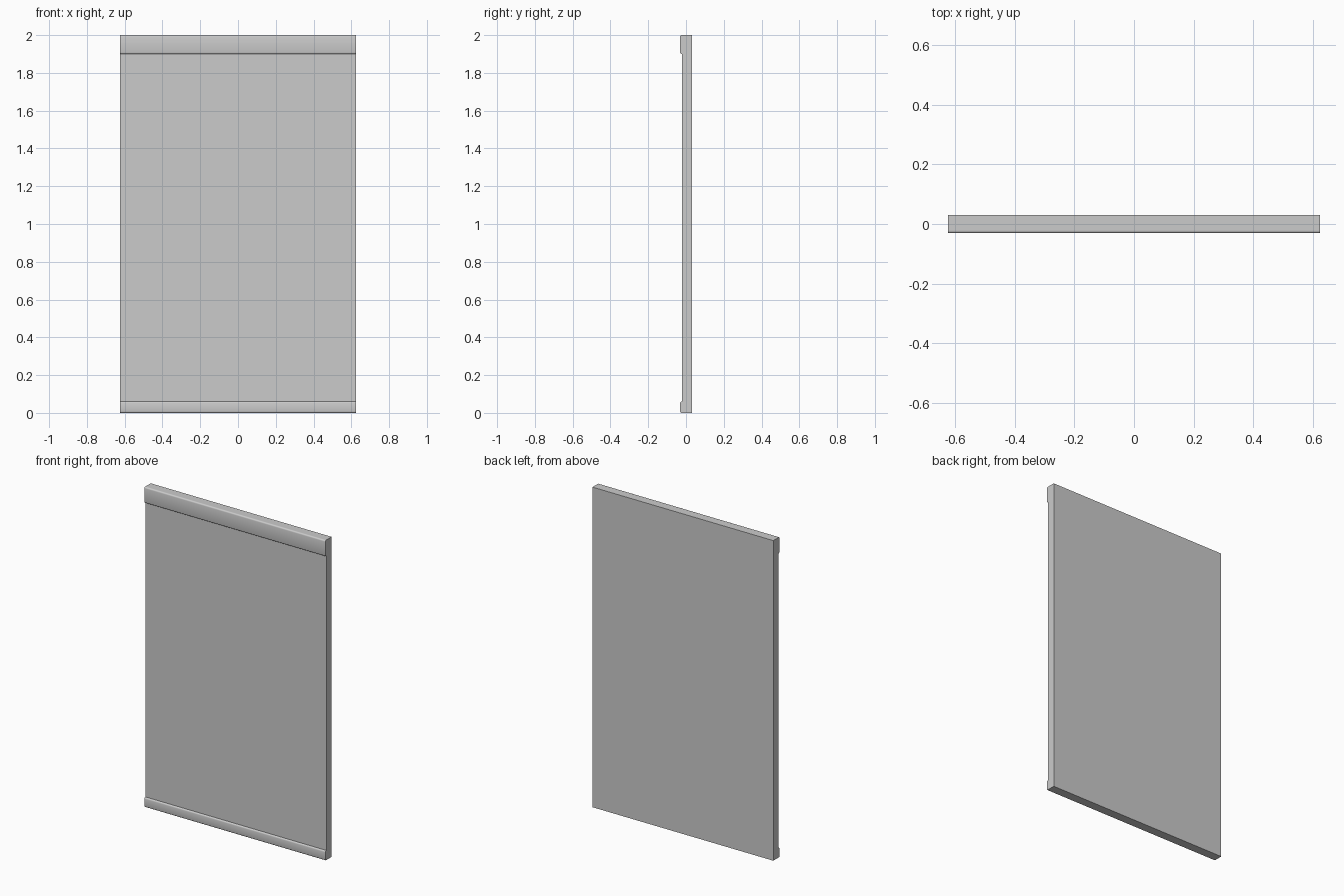
import bpy
import math

cube = bpy.data.objects.get("Cube")
if cube:
    bpy.data.objects.remove(cube, do_unlink=True)

HALF_W, BACK, FACE, FRONT = 0.625, 0.031, -0.02, -0.031

grey = bpy.data.materials.new("plain grey")
grey.use_nodes = True
colour = (0.6, 0.6, 0.6, 1)
grey.diffuse_color = colour
grey.node_tree.nodes["Principled BSDF"].inputs["Base Color"].default_value = colour


def extrude_profile(name, profile):
    """Extrude a closed (y, z) outline across the full width."""
    n = len(profile)
    verts = [(x, y, z) for x in (-HALF_W, HALF_W) for y, z in profile]
    faces = [tuple(range(n))[::-1], tuple(range(n, 2 * n))]
    faces += [(i, (i + 1) % n, n + (i + 1) % n, n + i) for i in range(n)]
    mesh = bpy.data.meshes.new(name)
    mesh.from_pydata(verts, [], faces)
    mesh.materials.append(grey)
    obj = bpy.data.objects.new(name, mesh)
    bpy.context.collection.objects.link(obj)
    bpy.ops.object.select_all(action="DESELECT")
    obj.select_set(True)
    bpy.context.view_layer.objects.active = obj
    bpy.ops.object.shade_smooth_by_angle(angle=math.radians(40))
    return obj


def rounded_rail(bottom, top, radius=0.008, steps=3):
    """Rail outline with both front corners rounded."""
    arc = [math.radians(90 * i / steps) for i in range(steps + 1)]
    upper = [(FRONT + radius * (1 - math.sin(a)), top - radius * (1 - math.cos(a)))
             for a in arc[::-1]]
    lower = [(y, bottom + top - z) for y, z in upper[::-1]]
    return [(FACE, bottom), (FACE, top)] + upper[::-1] + lower[::-1]


# Flat panel
extrude_profile("panel", [(BACK, 0), (BACK, 2), (FACE, 2), (FACE, 0)])

# Raised rails along the top and bottom of the front
extrude_profile("top_rail", rounded_rail(1.9, 2.0))
extrude_profile("bottom_rail", rounded_rail(0.0, 0.06))
